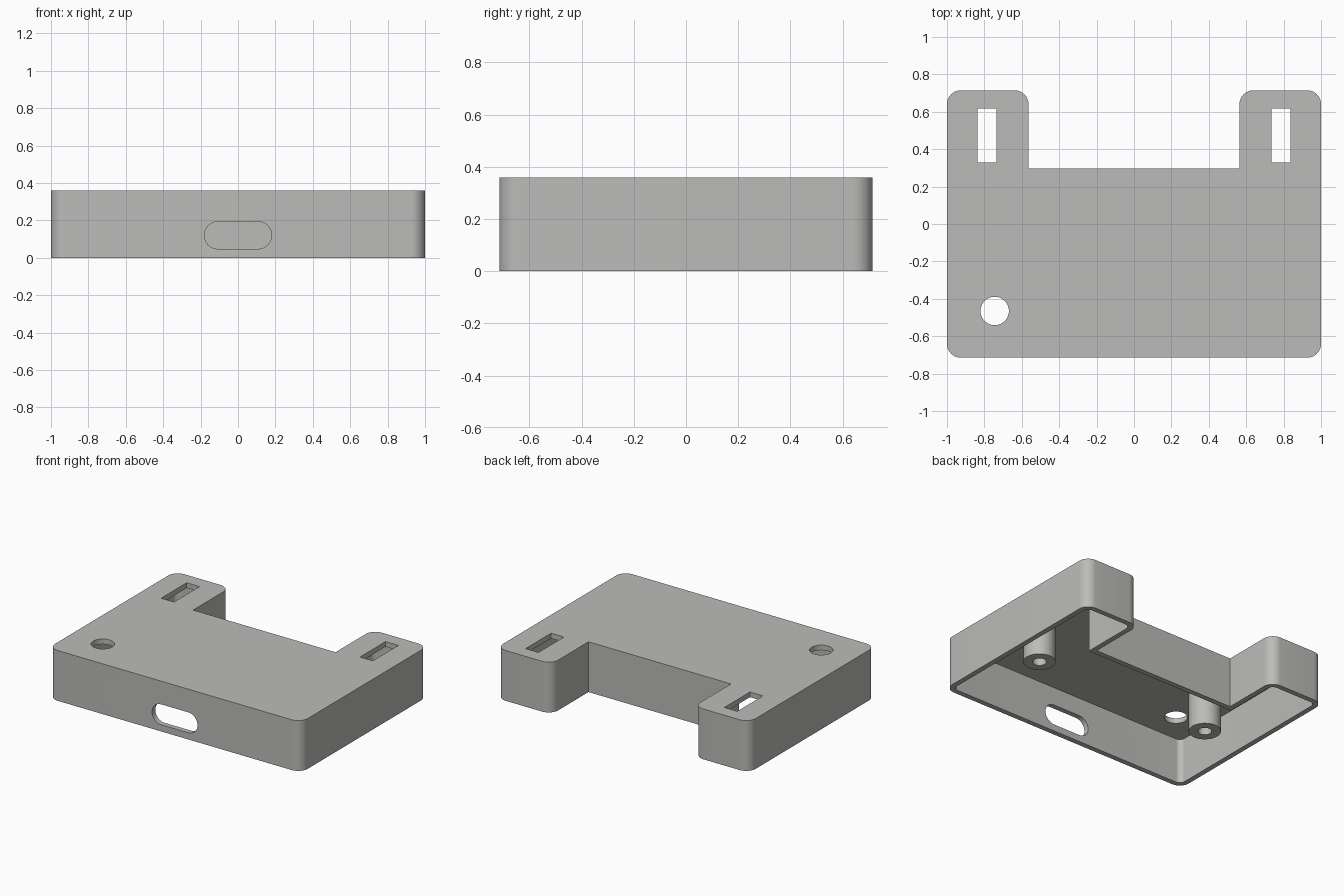
import bpy, bmesh, math
from mathutils import Vector

if "Cube" in bpy.data.objects:
    bpy.data.objects.remove(bpy.data.objects["Cube"])

HEIGHT, WALL = 0.36, 0.037
HALF_X, HALF_Y = 1.0, 0.715
NOTCH_X, NOTCH_Y = 0.564, 0.297
CORNER = 0.075

grey = bpy.data.materials.new("warm grey plastic")
grey.diffuse_color = (0.5, 0.5, 0.485, 1)
grey.use_nodes = True
grey.node_tree.nodes["Principled BSDF"].inputs["Base Color"].default_value = grey.diffuse_color


def make_object(name, bm):
    bmesh.ops.recalc_face_normals(bm, faces=bm.faces[:])
    mesh = bpy.data.meshes.new(name)
    bm.to_mesh(mesh)
    bm.free()
    mesh.materials.append(grey)
    obj = bpy.data.objects.new(name, mesh)
    bpy.context.collection.objects.link(obj)
    return obj


def prism(name, outline, start, depth):
    """Extrude a closed outline of 3D points along depth."""
    bm = bmesh.new()
    offset, depth = Vector(start), Vector(depth)
    face = bm.faces.new([bm.verts.new(Vector(p) + offset) for p in outline])
    extruded = bmesh.ops.extrude_face_region(bm, geom=[face])["geom"]
    verts = [v for v in extruded if isinstance(v, bmesh.types.BMVert)]
    bmesh.ops.translate(bm, verts=verts, vec=depth)
    return make_object(name, bm)


def arc(cx, cy, r, start, end, steps):
    return [(cx + r * math.cos(a), cy + r * math.sin(a))
            for a in (math.radians(start + (end - start) * i / steps)
                      for i in range(steps + 1))]


def flat(points):
    return [(x, y, 0) for x, y in points]


def case_outline(inset):
    """U-shaped plan with rounded outer corners and sharp notch corners."""
    r = CORNER - inset
    cx, cy = HALF_X - CORNER, HALF_Y - CORNER
    nx, ny = NOTCH_X + inset, NOTCH_Y - inset
    right = (arc(cx, -cy, r, -90, 0, 10) + arc(cx, cy, r, 0, 90, 10)
             + arc(NOTCH_X + CORNER, cy, r, 90, 180, 10) + [(nx, ny)])
    return right + [(-x, y) for x, y in reversed(right)]


def cut(target, cutter):
    cutter.hide_render = True
    mod = target.modifiers.new("cut", "BOOLEAN")
    mod.operation, mod.solver, mod.object = "DIFFERENCE", "EXACT", cutter
    bpy.context.view_layer.objects.active = target
    bpy.ops.object.modifier_apply(modifier=mod.name)
    bpy.data.objects.remove(cutter)


def smooth(obj):
    bpy.ops.object.select_all(action="DESELECT")
    obj.select_set(True)
    bpy.context.view_layer.objects.active = obj
    bpy.ops.object.shade_smooth_by_angle(angle=math.radians(30))


# Hollow case, open underneath
case = prism("case", flat(case_outline(0)), (0, 0, 0), (0, 0, HEIGHT))
cut(case, prism("cavity", flat(case_outline(WALL)), (0, 0, -0.1),
                (0, 0, HEIGHT - WALL + 0.1)))

# Strap slots through the roof of both arms
for side in (-1, 1):
    slot = [(side * 0.787 + dx, y) for dx, y in
            ((-0.051, 0.328), (0.051, 0.328), (0.051, 0.617), (-0.051, 0.617))]
    cut(case, prism("strap_slot", flat(slot), (0, 0, 0.2), (0, 0, 0.4)))

# Round hole through the roof
cut(case, prism("round_hole", flat(arc(-0.745, -0.465, 0.076, 0, 352.5, 47)),
                (0, 0, 0.2), (0, 0, 0.4)))

# Rounded port opening in the front wall
port = arc(0.107, 0.121, 0.073, -90, 90, 16) + arc(-0.107, 0.121, 0.073, 90, 270, 16)
cut(case, prism("port_opening", [(x, 0, z) for x, z in port],
                (0, -0.85, 0), (0, 0.3, 0)))
smooth(case)

# Screw posts hanging from the roof, each with a blind hole
for side, label in ((-1, "left"), (1, "right")):
    roof = HEIGHT - WALL
    bm = bmesh.new()
    n = 40
    rings = []
    for r, z in ((0.105, roof + 0.01), (0.105, 0.05), (0.045, 0.05), (0.045, roof)):
        rings.append([bm.verts.new((side * 0.7 + x, -0.12 + y, z))
                      for x, y in arc(0, 0, r, 0, 360 - 360 / n, n - 1)])
    for a, b in zip(rings, rings[1:]):
        for i in range(n):
            j = (i + 1) % n
            bm.faces.new((a[i], a[j], b[j], b[i]))
    bm.faces.new(rings[0])
    bm.faces.new(rings[-1])
    smooth(make_object(label + "_screw_post", bm))
